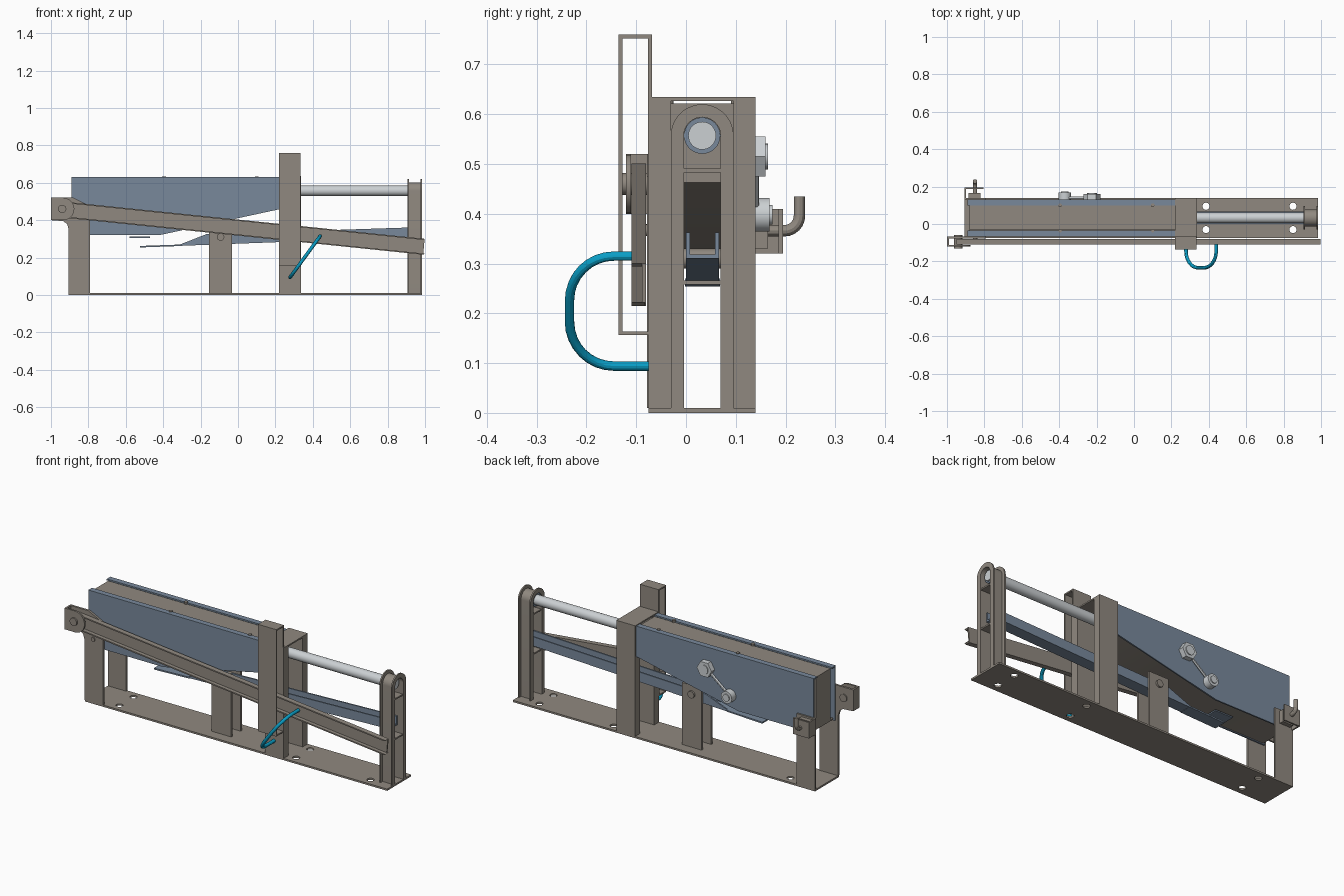
import bpy, bmesh
from math import cos, sin, pi, radians
from mathutils import Vector

if "Cube" in bpy.data.objects:
    bpy.data.objects.remove(bpy.data.objects["Cube"])


def material(name, rgb):
    m = bpy.data.materials.new(name)
    m.use_nodes = True
    m.diffuse_color = (*rgb, 1)
    bsdf = next(n for n in m.node_tree.nodes if n.type == 'BSDF_PRINCIPLED')
    bsdf.inputs["Base Color"].default_value = (*rgb, 1)
    bsdf.inputs["Roughness"].default_value = 0.6
    return m


BROWN = material("warm grey steel", (0.28, 0.25, 0.215))
BLUE = material("blue grey steel", (0.19, 0.25, 0.33))
LIGHT = material("light steel", (0.60, 0.63, 0.65))
CYAN = material("cyan paint", (0.003, 0.34, 0.56))
parts = []


def add(name, bm, mat):
    bmesh.ops.recalc_face_normals(bm, faces=bm.faces)
    me = bpy.data.meshes.new(name)
    bm.to_mesh(me)
    bm.free()
    me.materials.append(mat)
    ob = bpy.data.objects.new(name, me)
    bpy.context.collection.objects.link(ob)
    parts.append(ob)
    return ob


def prism(name, pts, axis, a, b, mat):
    """Extrude a 2D outline along an axis from a to b."""
    def place(p, d):
        return {'x': (d, p[0], p[1]), 'y': (p[0], d, p[1]), 'z': (p[0], p[1], d)}[axis]
    bm = bmesh.new()
    lo = [bm.verts.new(place(p, a)) for p in pts]
    hi = [bm.verts.new(place(p, b)) for p in pts]
    bm.faces.new(lo)
    bm.faces.new(hi[::-1])
    for i in range(len(pts)):
        j = (i + 1) % len(pts)
        bm.faces.new((lo[i], lo[j], hi[j], hi[i]))
    return add(name, bm, mat)


def box(name, x, y, z, mat):
    return prism(name, [(x[0], y[0]), (x[1], y[0]), (x[1], y[1]), (x[0], y[1])], 'z', *z, mat)


def disc(c, r, n=24, start=0.0, end=2 * pi, closed=False):
    steps = n if not closed else n - 1
    return [(c[0] + r * cos(start + (end - start) * i / steps),
             c[1] + r * sin(start + (end - start) * i / steps)) for i in range(n)]


def cyl(name, c, r, axis, a, b, mat, n=24):
    return prism(name, disc(c, r, n), axis, a, b, mat)


def tube(name, pts, r, mat):
    cu = bpy.data.curves.new(name, 'CURVE')
    cu.dimensions = '3D'
    cu.bevel_depth, cu.bevel_resolution, cu.use_fill_caps = r, 4, True
    sp = cu.splines.new('POLY')
    sp.points.add(len(pts) - 1)
    for p, co in zip(sp.points, pts):
        p.co = (*co, 1)
    tmp = bpy.data.objects.new(name + "_path", cu)
    bm = bmesh.new()
    bm.from_mesh(tmp.to_mesh())
    bmesh.ops.remove_doubles(bm, verts=bm.verts, dist=1e-5)
    tmp.to_mesh_clear()
    bpy.data.objects.remove(tmp)
    return add(name, bm, mat)


def drill(ob, cutters):
    for c in cutters:
        c.hide_render = True
        m = ob.modifiers.new("hole", 'BOOLEAN')
        m.operation, m.object, m.solver = 'DIFFERENCE', c, 'EXACT'
    dg = bpy.context.evaluated_depsgraph_get()
    me = bpy.data.meshes.new_from_object(ob.evaluated_get(dg))
    ob.modifiers.clear()
    ob.data = me
    for c in cutters:
        parts.remove(c)
        bpy.data.objects.remove(c)


MID = 0.0325  # centre line in y

# base plate with mounting holes
base = box("base_plate", (-0.905, 0.985), (-0.075, 0.14), (0, 0.01), BROWN)
drill(base, [cyl("hole_cutter", (x, MID + s * 0.0625), 0.019, 'z', -0.05, 0.05, BROWN)
             for x in (-0.72, 0.385, 0.85) for s in (-1, 1)])

# arched end support: bent web with a flange on each edge
def arch(outer, inner, zc=0.557, z0=0.01):
    out = disc((MID, zc), outer, 21, 0, pi, True)
    inn = disc((MID, zc), inner, 21, pi, 0, True)
    return ([(MID + outer, z0)] + out + [(MID - outer, z0), (MID - inner, z0)]
            + inn + [(MID + inner, z0)])

for nm, a in (("inner", 0.905), ("outer", 0.977)):
    prism("end_support_flange_" + nm, arch(0.063, 0.037), 'x', a, a + 0.008, BROWN)
prism("end_support_web", arch(0.045, 0.037), 'x', 0.91, 0.98, BROWN)
for i, z in enumerate((0.483, 0.258)):
    box(f"end_support_shelf_{i}", (0.908, 0.982), (-0.004, 0.069), (z, z + 0.008), BROWN)

# portal around the beam end
for nm, y in (("front", (-0.075, -0.03)), ("back", (0.095, 0.14))):
    box("portal_leg_" + nm, (0.22, 0.338), y, (0.01, 0.635), BROWN)
box("portal_top", (0.22, 0.338), (-0.03, 0.095), (0.627, 0.635), BROWN)

# lever guide loop on the front of the portal
GX = (0.22, 0.335)
box("guide_front", GX, (-0.136, -0.128), (0.156, 0.76), BROWN)
box("guide_back", GX, (-0.076, -0.068), (0.156, 0.76), BROWN)
for nm, z in (("top", 0.752), ("bottom", 0.156)):
    box("guide_" + nm, GX, (-0.13, -0.07), (z, z + 0.008), BROWN)

# main beam: steel cheeks with top flanges around a core
def beam_outline(x0, x1, top, up):
    return [(x0, top), (x0, 0.32 + up), (-0.42, 0.32 + up), (x1, 0.458 + up), (x1, top)]

for nm, s in (("front", -1), ("back", 1)):
    a, b = sorted((MID + s * 0.098, MID + s * 0.09))
    prism("beam_cheek_" + nm, beam_outline(-0.89, 0.22, 0.63, 0), 'y', a, b, BLUE)
    a, b = sorted((MID + s * 0.094, MID + s * 0.066))
    box("beam_flange_" + nm, (-0.89, 0.22), (a, b), (0.622, 0.63), BLUE)
    for x in (-0.395, 0.1):
        cyl("beam_screw_" + nm, (x, MID + s * 0.068), 0.01, 'z', 0.615, 0.634, BROWN, 12)
prism("beam_core", beam_outline(-0.88, 0.22, 0.622, 0.01), 'y', -0.033, 0.098, BROWN)
prism("beam_underside", [(-0.88, 0.333), (-0.88, 0.325), (-0.42, 0.325),
                         (0.22, 0.463), (0.22, 0.471), (-0.42, 0.333)],
      'y', -0.058, 0.123, BROWN)

# push rod
cyl("push_rod", (MID, 0.557), 0.028, 'x', 0.215, 0.965, LIGHT, 32)
cyl("rod_collar", (MID, 0.557), 0.0365, 'x', 0.91, 0.955, BLUE, 32)

# lower rail: open channel with a tapered nose and thin tongue
rail = [(-0.33, 0.262), (0.95, 0.31), (0.95, 0.362), (-0.17, 0.325)]
for nm, y in (("front", 0.0), ("back", 0.058)):
    prism("rail_wall_" + nm, rail, 'y', y, y + 0.008, BLUE)
prism("rail_floor", [(-0.33, 0.262), (0.95, 0.31), (0.95, 0.318), (-0.31, 0.27)],
      'y', 0.006, 0.06, BLUE)
prism("rail_tongue", [(-0.525, 0.254), (-0.3, 0.262), (-0.3, 0.27), (-0.525, 0.262)],
      'y', -0.002, 0.068, BLUE)
box("catch_plate", (-0.58, -0.47), (0.0, 0.066), (0.305, 0.312), BLUE)

# middle post with pivot
for nm, y in (("front", -0.016), ("back", 0.069)):
    box("middle_post_" + nm, (-0.155, -0.032), (y, y + 0.012), (0.01, 0.36), BROWN)
cyl("middle_pivot", (-0.093, 0.31), 0.02, 'y', -0.026, 0.091, BROWN)

# left posts; the front one carries the lever ear
prism("left_post_front", [(-0.905, 0.01), (-0.79, 0.01), (-0.79, 0.475), (-0.88, 0.52),
                          (-1.0, 0.52), (-1.0, 0.4), (-0.935, 0.395), (-0.914, 0.38),
                          (-0.905, 0.35)], 'y', -0.078, -0.066, BROWN)
box("left_post_back", (-0.905, -0.79), (0.13, 0.14), (0.01, 0.41), BROWN)
ear = [(-1.0, 0.52), (-1.0, 0.4)] + disc((-0.935, 0.46), 0.06, 13, -pi / 2, pi / 2, True)
prism("lever_ear", ear, 'y', -0.121, -0.111, BROWN)
box("lever_ear_bridge", (-1.0, -0.99), (-0.115, -0.07), (0.4, 0.52), BROWN)
cyl("lever_pin", (-0.94, 0.46), 0.022, 'y', -0.13, -0.06, BROWN)
cyl("front_post_bolt", (-0.85, 0.367), 0.012, 'y', -0.084, -0.06, BROWN, 16)

# lever: channel open to the front
def lever_strip(t0, t1):
    def line(x):
        return 0.457 - 0.103 * (x + 0.94)
    return [(-0.95, line(-0.95) + t0), (0.99, line(0.99) + t0),
            (0.998, line(0.998) + t1), (-0.95, line(-0.95) + t1)]

prism("lever_web", lever_strip(-0.043, 0.043), 'y', -0.088, -0.08, BROWN)
for nm, t in (("top", 0.036), ("bottom", -0.043)):
    prism("lever_flange_" + nm, lever_strip(t, t + 0.007), 'y', -0.109, -0.082, BROWN)

# bent handle between the portal foot and the lever
bend = [(-0.07, 0.094)]
bend += disc((-0.145, 0.183), 0.089, 9, 1.5 * pi, pi, True)
bend += disc((-0.145, 0.226), 0.089, 9, pi, pi / 2, True)
bend += [(-0.085, 0.315)]
tube("handle", [(0.278 + (z - 0.094) * 0.73, y, z) for y, z in bend], 0.0095, CYAN)

# latch bracket and hook behind the left post
box("latch_side", (-0.905, -0.897), (0.135, 0.195), (0.32, 0.41), BROWN)
box("latch_plate", (-0.905, -0.805), (0.186, 0.195), (0.32, 0.41), BROWN)
box("latch_block", (-0.885, -0.82), (0.135, 0.165), (0.33, 0.40), BROWN)
hook = [(0.14, 0.366), (0.198, 0.366)]
hook += disc((0.198, 0.396), 0.03, 7, 1.5 * pi, 2 * pi, True) + [(0.228, 0.435)]
tube("latch_hook", [(-0.85, y, z) for y, z in hook], 0.0115, BROWN)

# nut, knob and link on the back cheek
NUT, KNOB = Vector((-0.225, 0.515)), Vector((-0.37, 0.398))
cyl("hex_nut", NUT, 0.046, 'y', 0.125, 0.16, LIGHT, 6)
cyl("nut_stud", NUT, 0.026, 'y', 0.15, 0.165, LIGHT)
cyl("knob", KNOB, 0.034, 'y', 0.125, 0.168, LIGHT)
cyl("knob_cap", KNOB, 0.02, 'y', 0.16, 0.174, LIGHT)
tube("nut_link", [(NUT.x, 0.14, NUT.y), (KNOB.x, 0.14, KNOB.y)], 0.007, LIGHT)

# smooth the round parts, keep corners crisp
bpy.ops.object.select_all(action='DESELECT')
for ob in parts:
    ob.select_set(True)
bpy.context.view_layer.objects.active = parts[0]
bpy.ops.object.shade_smooth_by_angle(angle=radians(30))
